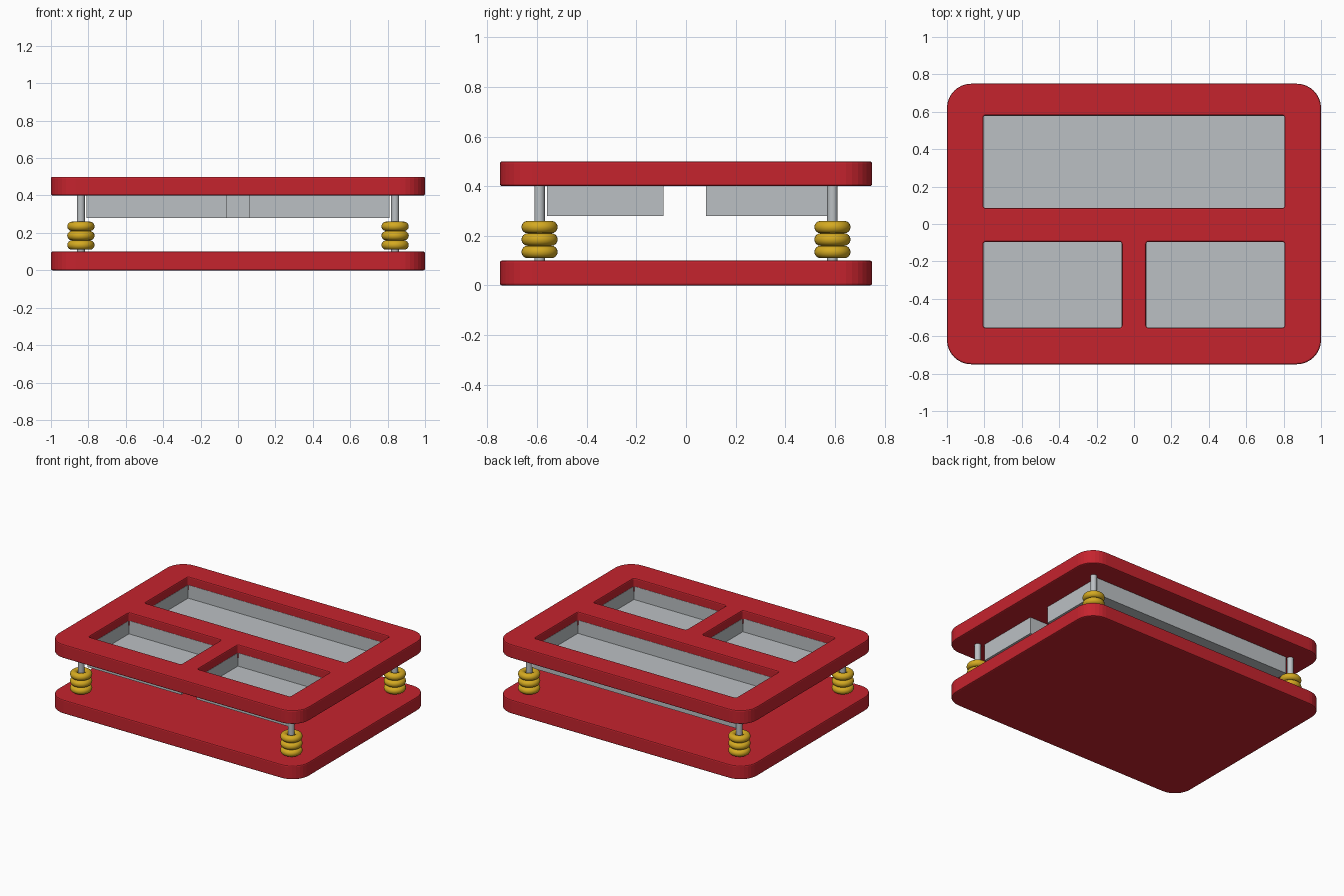
import bpy, bmesh
from mathutils import Matrix, Vector

if "Cube" in bpy.data.objects:
    bpy.data.objects.remove(bpy.data.objects["Cube"], do_unlink=True)


def material(name, colour):
    m = bpy.data.materials.new(name)
    m.use_nodes = True
    m.diffuse_color = (*colour, 1)
    m.node_tree.nodes["Principled BSDF"].inputs["Base Color"].default_value = (*colour, 1)
    return m


red = material("red", (0.56, 0.017, 0.027))
grey = material("light grey", (0.50, 0.53, 0.55))
gold = material("gold", (0.66, 0.40, 0.015))


def add_block(bm, x, y, z, radius=0, segments=1):
    """Box between (low, high) pairs, with rounded upright edges."""
    size = [b - a for a, b in (x, y, z)]
    mid = Vector([(a + b) / 2 for a, b in (x, y, z)])
    verts = bmesh.ops.create_cube(
        bm, size=1, matrix=Matrix.Translation(mid) @ Matrix.Diagonal((*size, 1)))["verts"]
    if radius:
        edges = {e for v in verts for e in v.link_edges
                 if abs(e.verts[0].co.z - e.verts[1].co.z) > 1e-5}
        bmesh.ops.bevel(bm, geom=list(edges), offset=radius, segments=segments,
                        profile=0.5, affect="EDGES")


def make_object(name, bm, mat):
    mesh = bpy.data.meshes.new(name)
    bm.normal_update()
    bm.to_mesh(mesh)
    bm.free()
    obj = bpy.data.objects.new(name, mesh)
    bpy.context.collection.objects.link(obj)
    mesh.materials.append(mat)
    return obj


def smooth(obj):
    bpy.ops.object.select_all(action="DESELECT")
    obj.select_set(True)
    bpy.context.view_layer.objects.active = obj
    bpy.ops.object.shade_smooth_by_angle(angle=0.6)


# Openings: one long at the back, two short at the front
openings = {
    "back_tray": ((-0.805, 0.805), (0.085, 0.58)),
    "front_right_tray": ((-0.805, -0.065), (-0.555, -0.095)),
    "front_left_tray": ((0.065, 0.805), (-0.555, -0.095)),
}

bm = bmesh.new()
for x, y in openings.values():
    add_block(bm, x, y, (0.3, 0.6), 0.012, 3)
cutter = make_object("opening_cutter", bm, red)
cutter.hide_render = True
cutter.hide_set(True)


# Upper and lower plates
def plate(name, bottom, cut):
    bm = bmesh.new()
    add_block(bm, (-1, 1), (-0.75, 0.75), (bottom, bottom + 0.1), 0.13, 8)
    obj = make_object(name, bm, red)
    if cut:
        holes = obj.modifiers.new("openings", "BOOLEAN")
        holes.operation = "DIFFERENCE"
        holes.solver = "EXACT"
        holes.object = cutter
    rim = obj.modifiers.new("soft_rim", "BEVEL")
    rim.width = 0.008
    rim.segments = 2
    rim.limit_method = "ANGLE"
    rim.angle_limit = 1.0
    rim.use_clamp_overlap = False


plate("lower_plate", 0, False)
plate("upper_plate", 0.4, True)

# Trays with a thick floor and thin walls, set into the openings
lip = 0.004
for name, (x, y) in openings.items():
    bm = bmesh.new()
    add_block(bm, (x[0] - lip, x[1] + lip), (y[0] - lip, y[1] + lip), (0.28, 0.44))
    top = max(bm.faces, key=lambda f: f.calc_center_median().z)
    bmesh.ops.inset_region(bm, faces=[top], thickness=2 * lip)
    walls = bmesh.ops.extrude_discrete_faces(bm, faces=[top])["faces"]
    bmesh.ops.translate(bm, vec=(0, 0, -0.095), verts=walls[0].verts)
    make_object(name, bm, grey)

# Corner posts, each with a stack of three rings
for side, x in (("left", 0.84), ("right", -0.84)):
    for end, y in (("front", -0.59), ("back", 0.59)):
        bpy.ops.mesh.primitive_cylinder_add(
            vertices=24, radius=0.021, depth=0.32, location=(x, y, 0.25))
        post = bpy.context.object
        post.name = f"{end}_{side}_post"
        post.data.materials.append(grey)
        smooth(post)
        for i in range(3):
            bpy.ops.mesh.primitive_torus_add(
                major_radius=0.048, minor_radius=0.025, major_segments=32,
                minor_segments=16, location=(x, y, 0.135 + 0.05 * i))
            ring = bpy.context.object
            ring.name = f"{end}_{side}_ring_{i + 1}"
            ring.data.materials.append(gold)
            smooth(ring)
